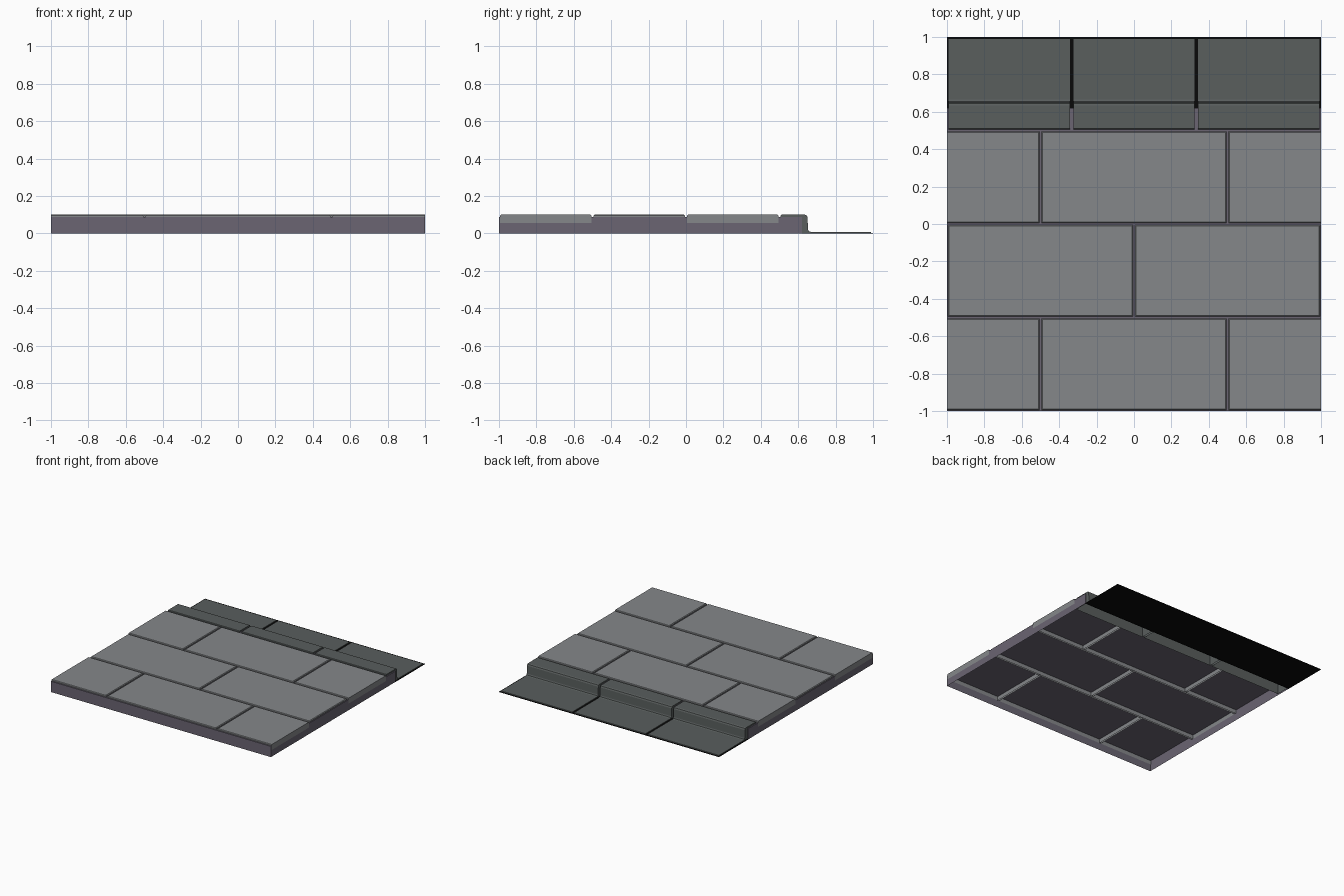
import bpy

if "Cube" in bpy.data.objects:
    bpy.data.objects.remove(bpy.data.objects["Cube"])

GAP, BEV = 0.006, 0.005          # half joint width, slab chamfer
TOP, BASE_TOP, SKIRT = 0.10, 0.088, 0.055


def material(name, rgb):
    m = bpy.data.materials.new(name)
    m.diffuse_color = (*rgb, 1)
    m.use_nodes = True
    m.node_tree.nodes["Principled BSDF"].inputs["Base Color"].default_value = m.diffuse_color
    return m


def mesh_object(name, verts, faces, mat):
    me = bpy.data.meshes.new(name)
    me.from_pydata(verts, [], faces)
    me.update()
    me.materials.append(mat)
    ob = bpy.data.objects.new(name, me)
    bpy.context.collection.objects.link(ob)
    return ob


def ring(x0, x1, y0, y1, z):
    return [(x0, y0, z), (x1, y0, z), (x1, y1, z), (x0, y1, z)]


def open_shell(name, rings, mat):
    """Stack of four-sided rings, closed on top and open underneath."""
    verts = [v for r in rings for v in r]
    faces = []
    for k in range(len(rings) - 1):
        for i in range(4):
            j = (i + 1) % 4
            faces.append((4 * k + i, 4 * k + j, 4 * k + 4 + j, 4 * k + 4 + i))
    n = len(verts)
    faces.append((n - 4, n - 3, n - 2, n - 1))
    return mesh_object(name, verts, faces, mat)


grout = material("grout", (0.145, 0.13, 0.17))
stone = material("stone", (0.235, 0.245, 0.255))
kerb = material("kerb", (0.10, 0.112, 0.11))
black = material("black", (0.003, 0.003, 0.003))

# Hollow base under the paving
W = 0.999
open_shell("grout_base", [ring(-W, W, -1, 0.62, 0), ring(-W, W, -1, 0.62, BASE_TOP)], grout)


# Paving slabs: skirts pierce the base top, cut slabs end flush at the sides
def slab(name, x0, x1, y0, y1):
    cut_l, cut_r = x0 < -0.99 and x1 < -0.1 and x1 - x0 < 0.6, x1 > 0.99 and x1 - x0 < 0.6
    a, b = x0 + (0 if cut_l else GAP), x1 - (0 if cut_r else GAP)
    c, d = y0 + GAP, y1 - GAP
    bl, br = (0 if cut_l else BEV), (0 if cut_r else BEV)
    open_shell(name, [ring(a, b, c, d, SKIRT), ring(a, b, c, d, TOP - BEV),
                      ring(a + bl, b - br, c + BEV, d - BEV, TOP)], stone)


for row in range(3):
    y = -1 + 0.5 * row
    xs = (-1, 0, 1) if row == 1 else (-1, -0.5, 0.5, 1)
    for i in range(len(xs) - 1):
        slab(f"paving_slab_{row}_{i}", xs[i], xs[i + 1], y, y + 0.5)

# Kerb and gutter stones: one profile in y, z swept along x
profile = [(0.506, 0.003), (0.506, 0.095), (0.511, 0.1), (0.634, 0.1), (0.645, 0.096),
           (0.650, 0.085), (0.652, 0.022), (0.656, 0.012), (0.666, 0.008),
           (0.988, 0.008), (0.990, 0.003)]
n = len(profile)
for k in range(3):
    x0, x1 = -1 + 2 * k / 3 + 0.009, -1 + 2 * (k + 1) / 3 - 0.009
    verts = [(x0, y, z) for y, z in profile] + [(x1, y, z) for y, z in profile]
    faces = [(i, n + i, n + i + 1, i + 1) for i in range(n - 1)]
    faces += [tuple(range(n)), tuple(range(2 * n - 1, n - 1, -1))]
    mesh_object(f"kerb_stone_{k}", verts, faces, kerb)

# Black sheet below the gutter
open_shell("gutter_bed", [ring(-1, 1, 0.62, 1, 0), ring(-1, 1, 0.62, 1, 0.003)], black)
